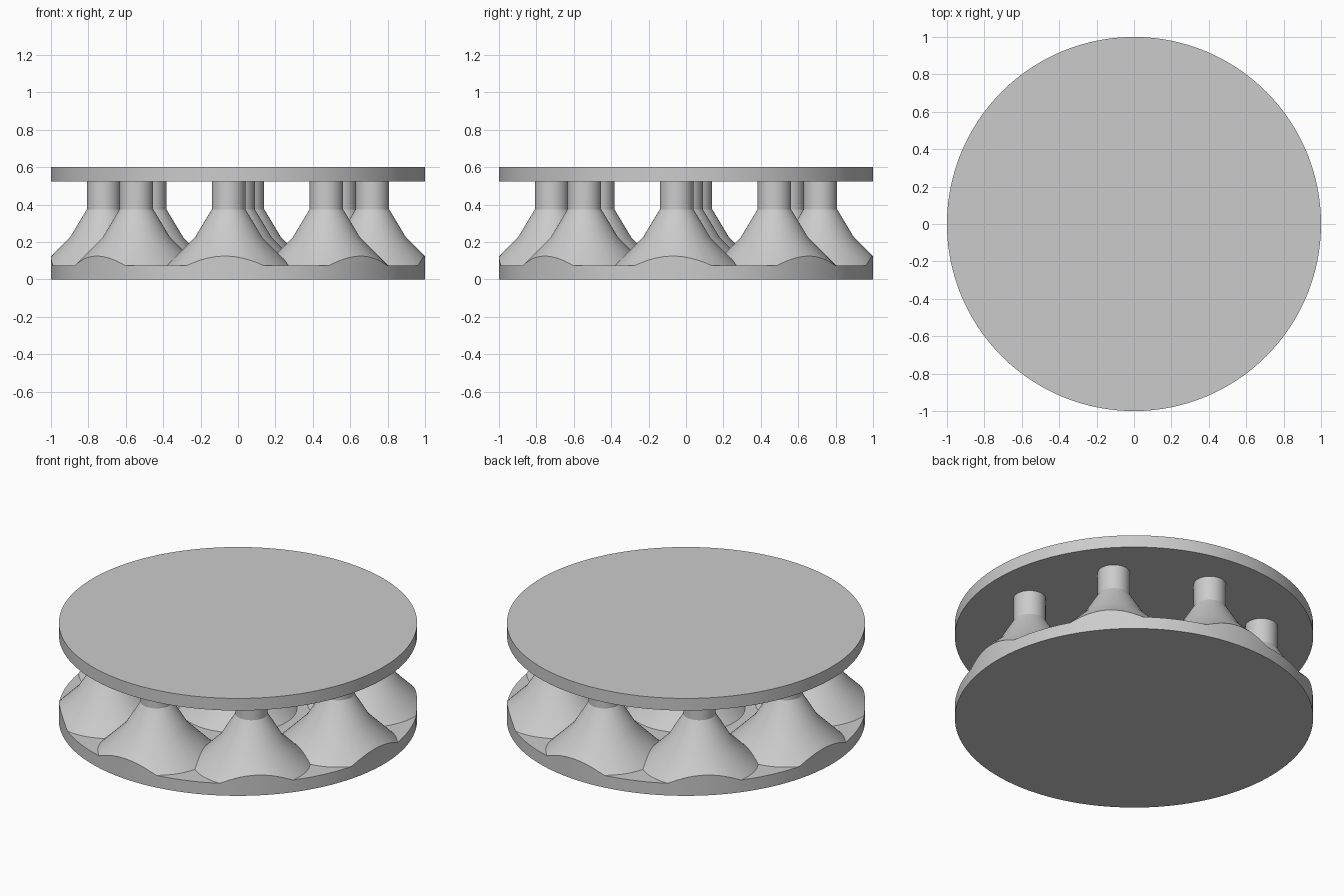
import bpy, bmesh, math

if "Cube" in bpy.data.objects:
    bpy.data.objects.remove(bpy.data.objects["Cube"])

grey = bpy.data.materials.new("plain_grey")
grey.diffuse_color = (0.6, 0.6, 0.6, 1)
grey.use_nodes = True
grey.node_tree.nodes["Principled BSDF"].inputs["Base Color"].default_value = grey.diffuse_color


def lathe(name, profile, segments, x=0.0, y=0.0):
    """Closed solid of revolution from (radius, z) points, bottom to top."""
    bm = bmesh.new()
    rings = []
    for r, z in profile:
        rings.append([bm.verts.new((x + r * math.cos(2 * math.pi * i / segments),
                                    y + r * math.sin(2 * math.pi * i / segments), z))
                      for i in range(segments)])
    for a, b in zip(rings, rings[1:]):
        for i in range(segments):
            j = (i + 1) % segments
            bm.faces.new((a[i], a[j], b[j], b[i]))
    bm.faces.new(rings[0][::-1])
    bm.faces.new(rings[-1])
    me = bpy.data.meshes.new(name)
    bm.to_mesh(me)
    bm.free()
    me.materials.append(grey)
    ob = bpy.data.objects.new(name, me)
    bpy.context.collection.objects.link(ob)
    return ob


def boolean(target, tool, operation):
    """Apply a boolean and remove the tool object."""
    mod = target.modifiers.new("cut", 'BOOLEAN')
    mod.operation = operation
    mod.solver = 'EXACT'
    mod.object = tool
    bpy.context.view_layer.objects.active = target
    bpy.ops.object.modifier_apply(modifier=mod.name)
    bpy.data.objects.remove(tool)


def smooth(ob):
    bpy.ops.object.select_all(action='DESELECT')
    ob.select_set(True)
    bpy.context.view_layer.objects.active = ob
    bpy.ops.object.shade_smooth_by_angle(angle=math.radians(25))


# Pillars: one in the middle, eight in a ring turned by four degrees
pillar = [(0.35, 0.055), (0.18, 0.225), (0.09, 0.375), (0.09, 0.525)]
spots = [(0.0, 0.0)]
for k in range(8):
    a = math.radians(45 * k - 4)
    spots.append((0.72 * math.cos(a), 0.72 * math.sin(a)))

# Base plate, made oversize, joined with the pillars and trimmed to the rim
base = lathe("base_with_pillars", [(1.2, 0.0), (1.2, 0.075)], 128)
for x, y in spots:
    boolean(base, lathe("pillar", pillar, 64, x, y), 'UNION')
boolean(base, lathe("rim_cutter", [(1.0, -0.2), (1.0, 0.8)], 128), 'INTERSECT')
smooth(base)

# Top plate
smooth(lathe("top_plate", [(1.0, 0.525), (1.0, 0.6)], 128))
